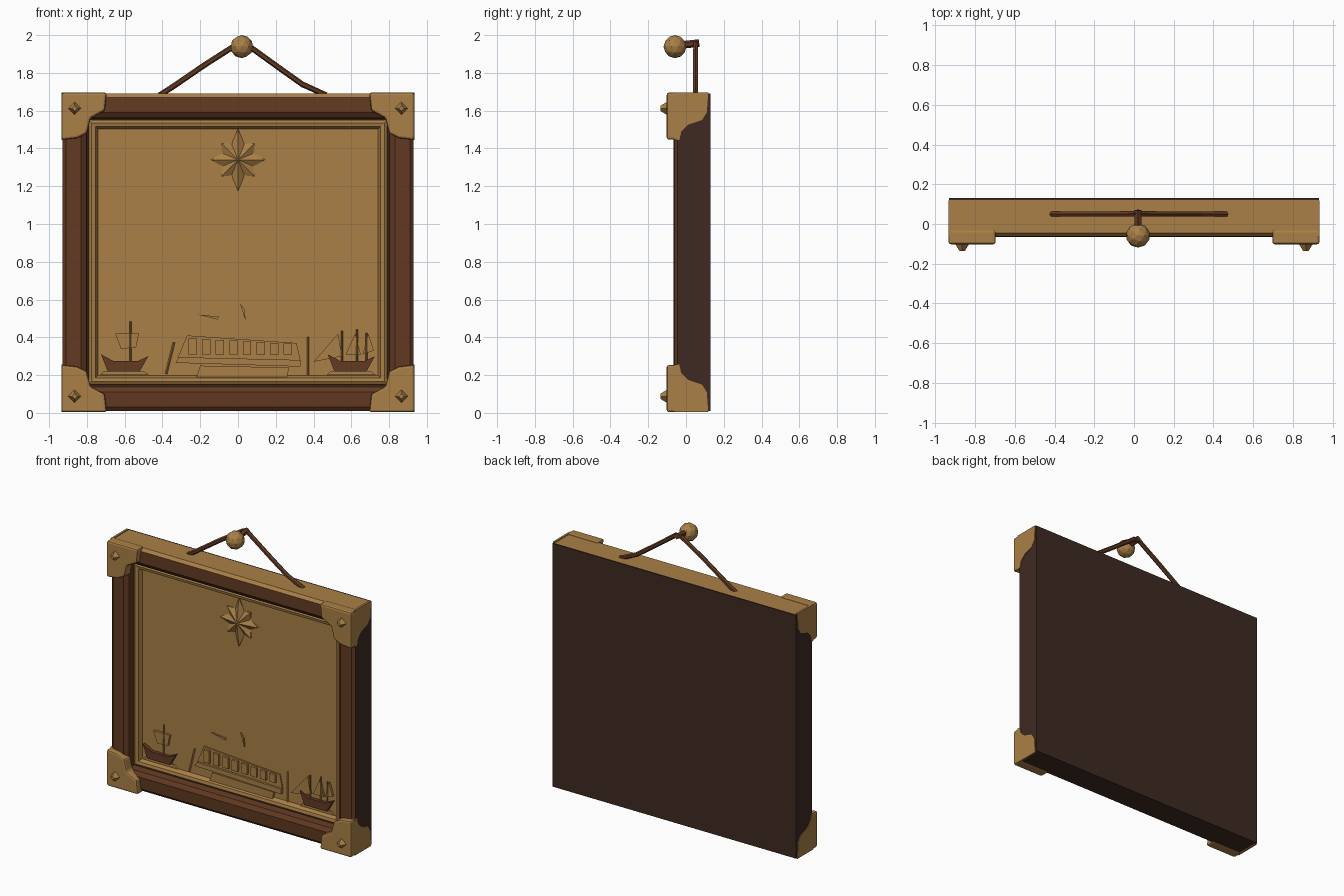
import bpy, bmesh, math
from mathutils import Vector

if "Cube" in bpy.data.objects:
    bpy.data.objects.remove(bpy.data.objects["Cube"])


def material(name, rgb):
    m = bpy.data.materials.new(name)
    lin = [((c / 255 + 0.055) / 1.055) ** 2.4 for c in rgb]
    m.diffuse_color = (*lin, 1)
    m.use_nodes = True
    m.node_tree.nodes["Principled BSDF"].inputs["Base Color"].default_value = m.diffuse_color
    return m


TAN = material("tan brass", (170, 128, 71))
BROWN = material("warm brown wood", (98, 58, 34))
DARK = material("dark brown wood", (62, 42, 34))

W, Z0, Z1 = 0.93, 0.01, 1.69      # frame half width, bottom, top
PANEL_Y = 0.02                    # recessed picture surface


def finish(name, bm, mats, bevel=0):
    bmesh.ops.recalc_face_normals(bm, faces=bm.faces[:])
    me = bpy.data.meshes.new(name)
    bm.to_mesh(me)
    bm.free()
    for m in mats:
        me.materials.append(m)
    ob = bpy.data.objects.new(name, me)
    bpy.context.collection.objects.link(ob)
    if bevel:
        b = ob.modifiers.new("bevel", "BEVEL")
        b.width, b.segments, b.limit_method = bevel, 2, "ANGLE"
    return ob


def prism(name, pts, a, b, mat, bevel=0, axis="y"):
    """Extrude an outline from a to b: (x, z) along y, or (y, z) along x."""
    bm = bmesh.new()
    place = (lambda p, t: (p[0], t, p[1])) if axis == "y" else (lambda p, t: (t, p[0], p[1]))
    lo = [bm.verts.new(place(p, a)) for p in pts]
    hi = [bm.verts.new(place(p, b)) for p in pts]
    bm.faces.new(lo)
    bm.faces.new(hi)
    for i in range(len(pts)):
        j = (i + 1) % len(pts)
        bm.faces.new((lo[i], lo[j], hi[j], hi[i]))
    return finish(name, bm, [mat], bevel)


def rect(x0, x1, z0, z1):
    return [(x0, z0), (x1, z0), (x1, z1), (x0, z1)]


def rod(name, path, r, mat, sides=6):
    bm = bmesh.new()
    for p, q in zip(path, path[1:]):
        p, q = Vector(p), Vector(q)
        d = q - p
        new = bmesh.ops.create_cone(bm, cap_ends=True, segments=sides, radius1=r,
                                    radius2=r, depth=d.length + r)["verts"]
        rot = d.to_track_quat("Z", "Y")
        for v in new:
            v.co = rot @ v.co + (p + q) / 2
    return finish(name, bm, [mat])


def moulding(name, profile, mats, rule, cap=False):
    """Sweep a profile of (inset, y) around the frame rectangle."""
    bm = bmesh.new()
    loops = []
    for d, y in profile:
        loops.append([bm.verts.new((x, y, z)) for x, z in
                      rect(-W + d, W - d, Z0 + d, Z1 - d)])
    for s, (l0, l1) in enumerate(zip(loops, loops[1:])):
        for k in range(4):            # 0 bottom, 1 right, 2 top, 3 left
            n = (k + 1) % 4
            f = bm.faces.new((l0[k], l0[n], l1[n], l1[k]))
            f.material_index = rule(s, k)
    if cap:
        bm.faces.new(loops[0]).material_index = 2
        bm.faces.new(loops[-1])
    return finish(name, bm, mats)


# Wooden frame: dark sides and back, brown front, tan top
def frame_colour(s, k):
    if s == 0:
        return 2
    if k == 2 and s <= 2:
        return 0
    return 2 if s == 1 else 1


moulding("frame", [(0, 0.13), (0, 0.12), (0, -0.045), (0.02, -0.062), (0.10, -0.065),
                   (0.128, -0.045), (0.135, 0.005), (0.14, 0.03)],
         [TAN, BROWN, DARK], frame_colour, cap=True)

# Picture panel and its raised inner border
prism("panel", rect(-0.80, 0.80, 0.14, 1.56), PANEL_Y, 0.04, TAN)
moulding("inner_border", [(0.136, 0.03), (0.14, -0.005), (0.155, -0.015), (0.175, -0.01),
                          (0.19, PANEL_Y + 0.005)], [TAN], lambda s, k: 0)

# Corner brackets with wrapped side plates and pointed studs
BRACKET = [(-0.004, -0.006), (0.235, -0.006), (0.225, 0.09), (0.15, 0.13),
           (0.13, 0.21), (0.08, 0.235), (-0.004, 0.245)]
WRAP = [(-0.06, -0.006), (0.118, -0.006), (0.11, 0.10), (0.085, 0.14),
        (0.01, 0.165), (-0.025, 0.20), (-0.035, 0.245), (-0.06, 0.245)]
for sx, side in ((-1, "left"), (1, "right")):
    for base, sz, level in ((Z0, 1, "bottom"), (Z1, -1, "top")):
        tag = f"{level}_{side}"
        prism("corner_bracket_" + tag, [(sx * (W - u), base + sz * v) for u, v in BRACKET],
              -0.102, -0.03, TAN, bevel=0.012)
        prism("corner_wrap_" + tag, [(y, base + sz * v) for y, v in WRAP],
              sx * (W - 0.01), sx * (W + 0.004), TAN, axis="x")
        bm = bmesh.new()
        bmesh.ops.create_cone(bm, cap_ends=True, segments=4, radius1=0.038,
                              radius2=0.014, depth=0.04)
        for v in bm.verts:
            x, y, z = v.co
            v.co = (sx * 0.865 + x, -0.115 - z, base + sz * 0.078 + y)
        finish("corner_stud_" + tag, bm, [TAN])

# Hanging cord, peg and faceted knob
rod("hanging_cord", [(-0.41, 0.05, 1.685), (-0.34, 0.05, 1.73), (-0.18, 0.05, 1.84),
                     (0.0, 0.052, 1.955), (0.04, 0.052, 1.955), (0.22, 0.05, 1.825),
                     (0.34, 0.05, 1.74), (0.46, 0.05, 1.685)], 0.015, BROWN)
rod("peg", [(0.02, 0.06, 1.957), (0.02, -0.05, 1.945)], 0.02, BROWN)
bm = bmesh.new()
bmesh.ops.create_icosphere(bm, subdivisions=2, radius=0.061)
for v in bm.verts:
    v.co += Vector((0.02, -0.058, 1.939))
finish("knob", bm, [TAN])

# Faceted compass star in low relief
bm = bmesh.new()
tip = bm.verts.new((0, -0.012, 1.34))
ring = []
for i in range(16):
    r = 0.165 if i % 8 == 0 else 0.145 if i % 4 == 0 else 0.125 if i % 2 == 0 else 0.09
    a = math.pi * i / 8
    y = PANEL_Y + 0.002 if i % 2 else PANEL_Y - 0.012
    ring.append(bm.verts.new((r * math.sin(a), y, 1.34 + r * math.cos(a))))
low = [bm.verts.new((v.co.x, PANEL_Y + 0.01, v.co.z)) for v in ring]
for i in range(16):
    j = (i + 1) % 16
    bm.faces.new((tip, ring[i], ring[j]))
    bm.faces.new((ring[i], low[i], low[j], ring[j]))
finish("compass_star", bm, [TAN])


# Relief boats: brown hull, tan sails, thin masts
def boat(name, x, sails, masts):
    prism(name + "_hull", [(x - 0.09, 0.22), (x + 0.08, 0.22), (x + 0.125, 0.30),
                           (x + 0.07, 0.275), (x - 0.06, 0.275), (x - 0.125, 0.31)],
          -0.005, 0.025, BROWN)
    prism(name + "_waves", [(x - 0.13, 0.20), (x + 0.13, 0.20), (x + 0.10, 0.222),
                            (x - 0.11, 0.222)], 0.008, 0.025, TAN)
    for i, pts in enumerate(sails):
        prism(f"{name}_sail_{i}", [(x + u, z) for u, z in pts], 0.004, 0.025, TAN)
    for i, (u, top) in enumerate(masts):
        rod(f"{name}_mast_{i}", [(x + u, 0.004, 0.27), (x + u, 0.006, top)], 0.005, TAN, 4)


boat("left_boat", -0.60, [[(-0.05, 0.42), (-0.02, 0.34), (0.06, 0.345), (0.075, 0.42)]],
     [(0.03, 0.48)])
boat("right_boat", 0.60, [[(-0.20, 0.27), (-0.05, 0.30), (-0.07, 0.42)],
                          [(-0.03, 0.31), (0.05, 0.31), (0.02, 0.42)],
                          [(0.06, 0.31), (0.12, 0.33), (0.09, 0.42)]],
     [(-0.05, 0.43), (0.03, 0.44), (0.08, 0.42)])

# Central plaque with plain raised blocks, ledge and step
prism("plaque", [(-0.32, 0.29), (0.33, 0.28), (0.31, 0.37), (-0.27, 0.41)], 0.012, 0.03, TAN)
for i in range(8):
    x = -0.24 + i * 0.072
    prism(f"plaque_block_{i}", rect(x - 0.022, x + 0.022, 0.31, 0.395 - i * 0.004),
          -0.003, 0.03, TAN)
prism("plaque_ledge", [(-0.33, 0.265), (0.33, 0.245), (0.33, 0.28), (-0.31, 0.295)],
      -0.002, 0.03, TAN)
prism("plaque_step", [(-0.22, 0.19), (0.26, 0.19), (0.27, 0.24), (-0.20, 0.25)],
      0.004, 0.03, TAN)
rod("divider_left", [(-0.38, 0.014, 0.21), (-0.34, 0.014, 0.37)], 0.006, TAN, 4)
rod("divider_right", [(0.37, 0.014, 0.20), (0.37, 0.014, 0.40)], 0.006, TAN, 4)

# Small gull-like slivers above the plaque
prism("sliver_left", [(-0.21, 0.52), (-0.11, 0.495), (-0.10, 0.51)], 0.01, 0.03, TAN)
prism("sliver_right", [(0.01, 0.58), (0.04, 0.49), (0.035, 0.55)], 0.01, 0.03, TAN)
